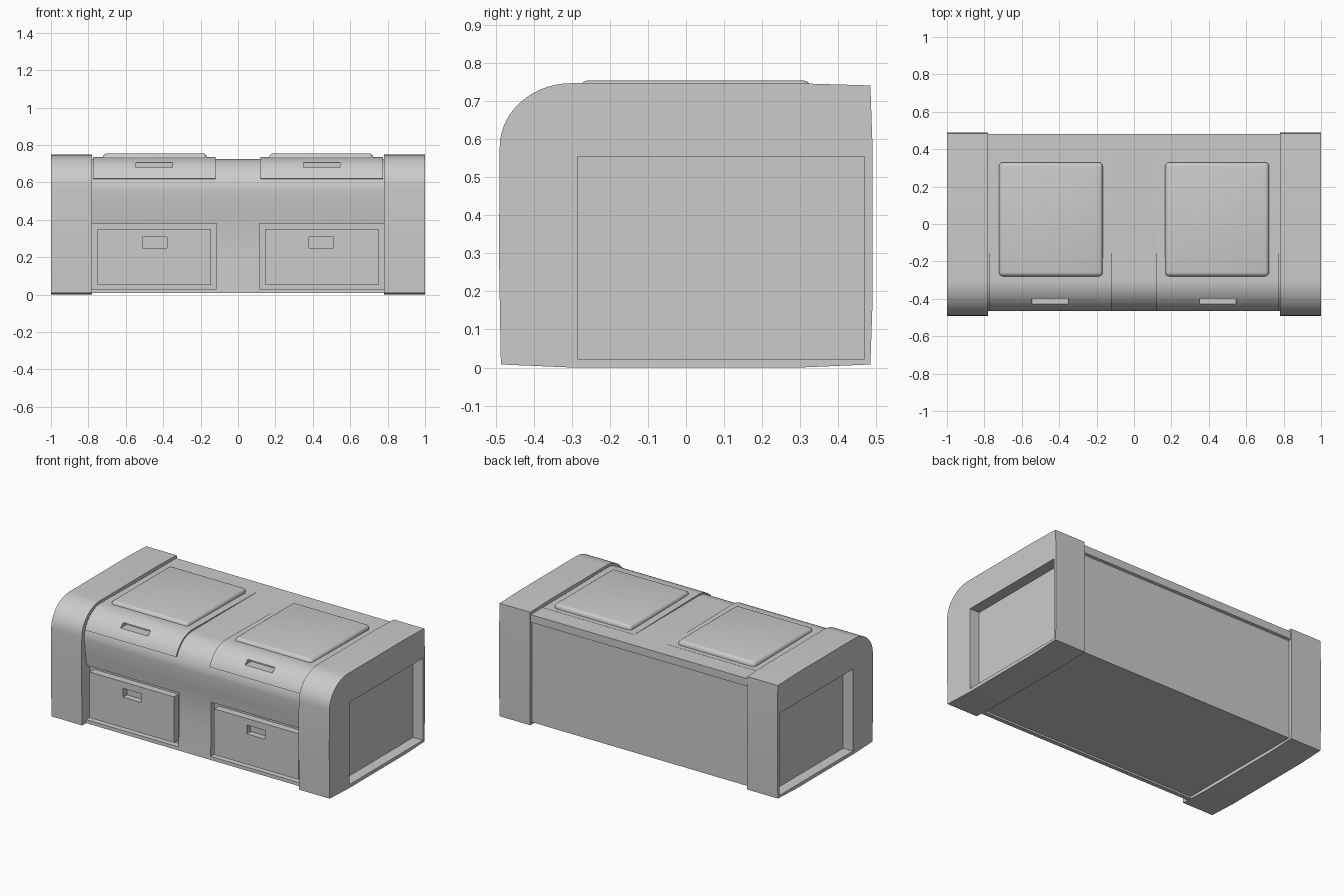
import bpy, bmesh
from math import sin, cos, radians

if "Cube" in bpy.data.objects:
    bpy.data.objects.remove(bpy.data.objects["Cube"])


def arc(cy, cz, ry, rz, a0=0, a1=90, n=14):
    """Front-top rounded corner in (y, z), from the front face up to the top."""
    out = []
    for i in range(n + 1):
        a = radians(a0 + (a1 - a0) * i / n)
        out.append((cy - ry * cos(a), cz + rz * sin(a)))
    return out


def finish(name, bm):
    bmesh.ops.recalc_face_normals(bm, faces=bm.faces)
    me = bpy.data.meshes.new(name)
    bm.to_mesh(me)
    bm.free()
    ob = bpy.data.objects.new(name, me)
    bpy.context.collection.objects.link(ob)
    return ob


def prism(name, profile, x0, x1):
    """Extrude a closed (y, z) profile along x."""
    bm = bmesh.new()
    f = bm.faces.new([bm.verts.new((x0, y, z)) for y, z in profile])
    ext = bmesh.ops.extrude_face_region(bm, geom=[f])["geom"]
    bmesh.ops.translate(bm, vec=(x1 - x0, 0, 0),
                        verts=[v for v in ext if isinstance(v, bmesh.types.BMVert)])
    return finish(name, bm)


def box(name, x0, x1, y0, y1, z0, z1):
    return prism(name, [(y0, z0), (y1, z0), (y1, z1), (y0, z1)], min(x0, x1), max(x0, x1))


def apply(ob, mod):
    bpy.context.view_layer.objects.active = ob
    bpy.ops.object.modifier_apply(modifier=mod.name)


def cut(ob, cutter):
    cutter.hide_render = True
    m = ob.modifiers.new("cut", 'BOOLEAN')
    m.operation, m.solver, m.object = 'DIFFERENCE', 'EXACT', cutter
    apply(ob, m)


def bevel(ob, width, segments):
    m = ob.modifiers.new("bevel", 'BEVEL')
    m.width, m.segments = width, segments
    apply(ob, m)


def smooth(ob):
    bpy.ops.object.select_all(action='DESELECT')
    ob.select_set(True)
    bpy.context.view_layer.objects.active = ob
    bpy.ops.object.shade_smooth_by_angle(angle=radians(30))


cutters = []

# Central body: rounded front top, back lip, slightly recessed underside
body_profile = [(-0.42, 0.02), (-0.42, 0.008), (-0.447, 0.008), (-0.44, 0.2), (-0.44, 0.38),
                (-0.452, 0.46)] + arc(-0.3, 0.56, 0.165, 0.165) + [
    (0.3, 0.725), (0.48, 0.725), (0.48, 0.675), (0.465, 0.67), (0.465, 0.02)]
body = prism("chest_body", body_profile, -0.79, 0.79)

cap_profile = [(-0.487, 0.008), (-0.492, 0.3)] + arc(-0.3, 0.58, 0.19, 0.168) + [
    (0.28, 0.748), (0.485, 0.742), (0.49, 0.6), (0.49, 0.15), (0.485, 0.008),
    (0.3, 0.0), (-0.3, 0.0)]

for s, side in ((-1, "left"), (1, "right")):
    # End cap with recessed side panel
    cap = prism("end_cap_" + side, cap_profile, min(s * 0.78, s), max(s * 0.78, s))
    c = box("cap_cutter_" + side, s * 0.93, s * 1.1, -0.285, 0.47, 0.022, 0.555)
    cut(cap, c)
    cutters.append(c)
    smooth(cap)

    # Drawer pocket in the body
    c = box("pocket_cutter_" + side, s * 0.115, s * 0.795, -0.6, -0.405, 0.03, 0.38)
    cut(body, c)
    cutters.append(c)

    # Drawer front with finger recess
    drawer = box("drawer_" + side, s * 0.145, s * 0.75, -0.452, -0.39, 0.052, 0.35)
    c = box("grip_cutter_" + side, s * 0.38, s * 0.51, -0.6, -0.412, 0.25, 0.307)
    cut(drawer, c)
    cutters.append(c)

    # Curved lid wrapping over the front edge, tapering out at the back
    lid_profile = arc(-0.3, 0.56, 0.175, 0.175, 20) + [(0.36, 0.726), (0.36, 0.71)] + \
        arc(-0.3, 0.56, 0.155, 0.155, 22)[::-1]
    lid = prism("lid_" + side, lid_profile, min(s * 0.12, s * 0.775), max(s * 0.12, s * 0.775))

    # Handle slot through the lid and into the body
    c = box("slot_cutter_" + side, s * 0.35, s * 0.545, -0.6, -0.365, 0.68, 0.705)
    cut(lid, c)
    cut(body, c)
    cutters.append(c)
    smooth(lid)

    # Raised soft panel on the lid
    pad = box("lid_panel_" + side, s * 0.167, s * 0.722, -0.28, 0.33, 0.69, 0.755)
    bevel(pad, 0.022, 4)
    smooth(pad)

smooth(body)
for c in cutters:
    bpy.data.objects.remove(c)
